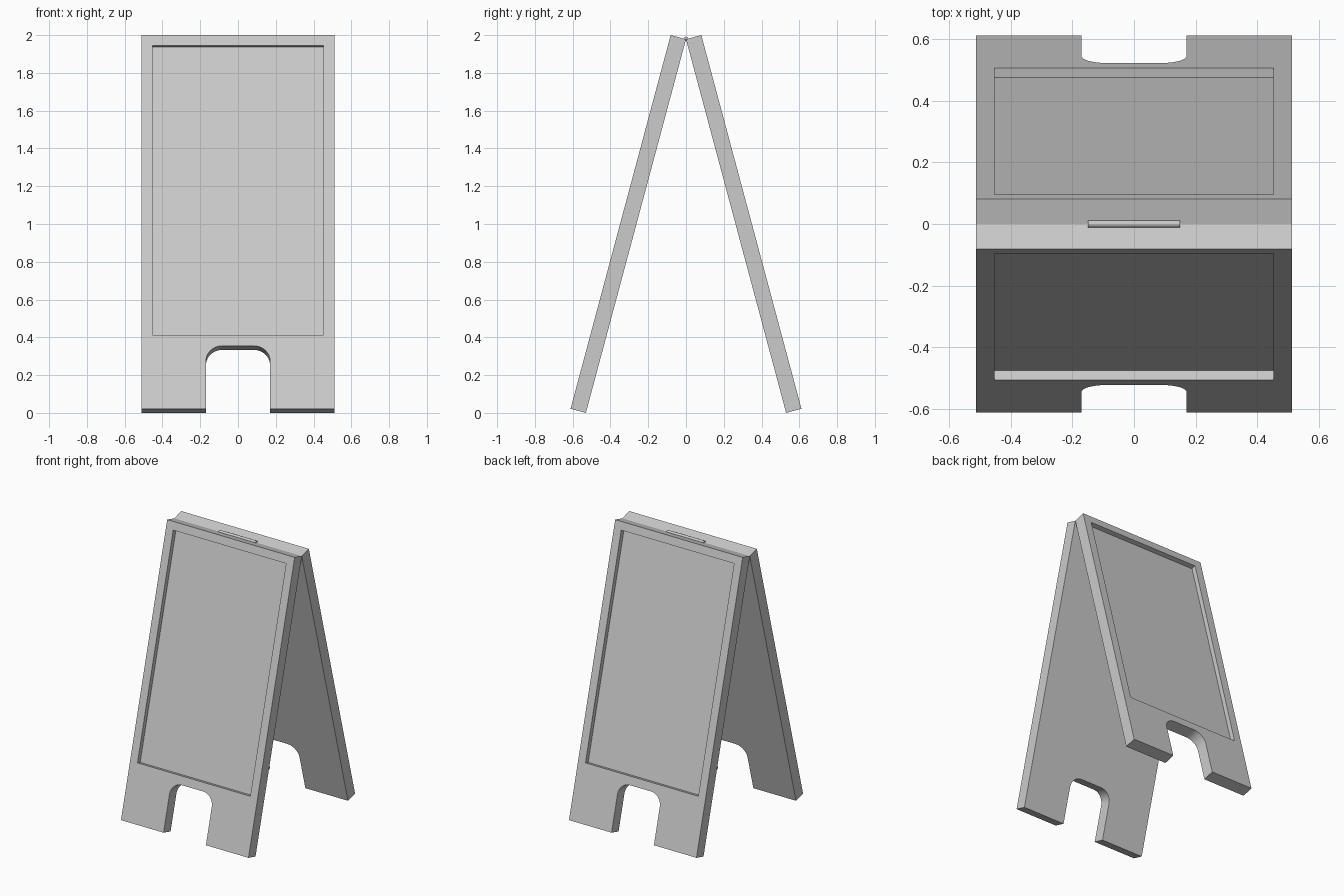
import bpy, bmesh, math

if "Cube" in bpy.data.objects:
    bpy.data.objects.remove(bpy.data.objects["Cube"])

TILT = math.radians(15)
L, T, W = 2.048, 0.084, 0.512          # panel length, thickness, half width
NOTCH_W, NOTCH_H, NOTCH_R = 0.17, 0.345, 0.085
REC_W, REC_LO, REC_HI, REC_D = 0.453, 0.405, 1.991, 0.033
PIVOT = L * math.cos(TILT)


def extrude_outline(name, pts, y0, y1):
    """Prism from an x-z outline, between y0 and y1."""
    bm = bmesh.new()
    face = bm.faces.new([bm.verts.new((x, y0, z)) for x, z in pts])
    ext = bmesh.ops.extrude_face_region(bm, geom=[face])
    for v in ext["geom"]:
        if isinstance(v, bmesh.types.BMVert):
            v.co.y = y1
    bmesh.ops.recalc_face_normals(bm, faces=bm.faces)
    me = bpy.data.meshes.new(name)
    bm.to_mesh(me)
    bm.free()
    ob = bpy.data.objects.new(name, me)
    bpy.context.collection.objects.link(ob)
    return ob


# Panel outline with rounded foot notch (hinge edge at z = 0)
arc = [(NOTCH_W - NOTCH_R + NOTCH_R * math.cos(a),
        NOTCH_H - NOTCH_R + NOTCH_R * math.sin(a) - L)
       for a in (math.radians(90 * i / 10) for i in range(11))]
right = [(W, 0), (W, -L), (NOTCH_W, -L)] + arc
outline = right + [(-x, z) for x, z in reversed(right)]
front = extrude_outline("front_panel", outline, -T, 0)

# Recessed poster area on the outer face
lo, hi = REC_LO - L, REC_HI - L
cutter = extrude_outline("recess_cutter",
                         [(-REC_W, lo), (REC_W, lo), (REC_W, hi), (-REC_W, hi)],
                         -T - 0.1, -T + REC_D)
cutter.hide_render = True
mod = front.modifiers.new("recess", 'BOOLEAN')
mod.operation = 'DIFFERENCE'
mod.solver = 'EXACT'
mod.object = cutter
bpy.context.view_layer.objects.active = front
front.select_set(True)
bpy.ops.object.modifier_apply(modifier=mod.name)
bpy.data.objects.remove(cutter)
bpy.ops.object.shade_smooth_by_angle(angle=math.radians(30))

# Lean the front panel and turn a copy round for the back
front.location.z = PIVOT
front.rotation_euler = (-TILT, 0, 0)
back = front.copy()
back.name = "back_panel"
back.rotation_euler = (-TILT, 0, math.pi)
bpy.context.collection.objects.link(back)

# Hinge pin in the top valley
bpy.ops.mesh.primitive_cylinder_add(vertices=24, radius=0.0115, depth=0.298,
                                    location=(0, 0, PIVOT + 0.002),
                                    rotation=(0, math.pi / 2, 0))
bpy.context.object.name = "hinge_pin"
bpy.ops.object.shade_smooth_by_angle(angle=math.radians(30))
